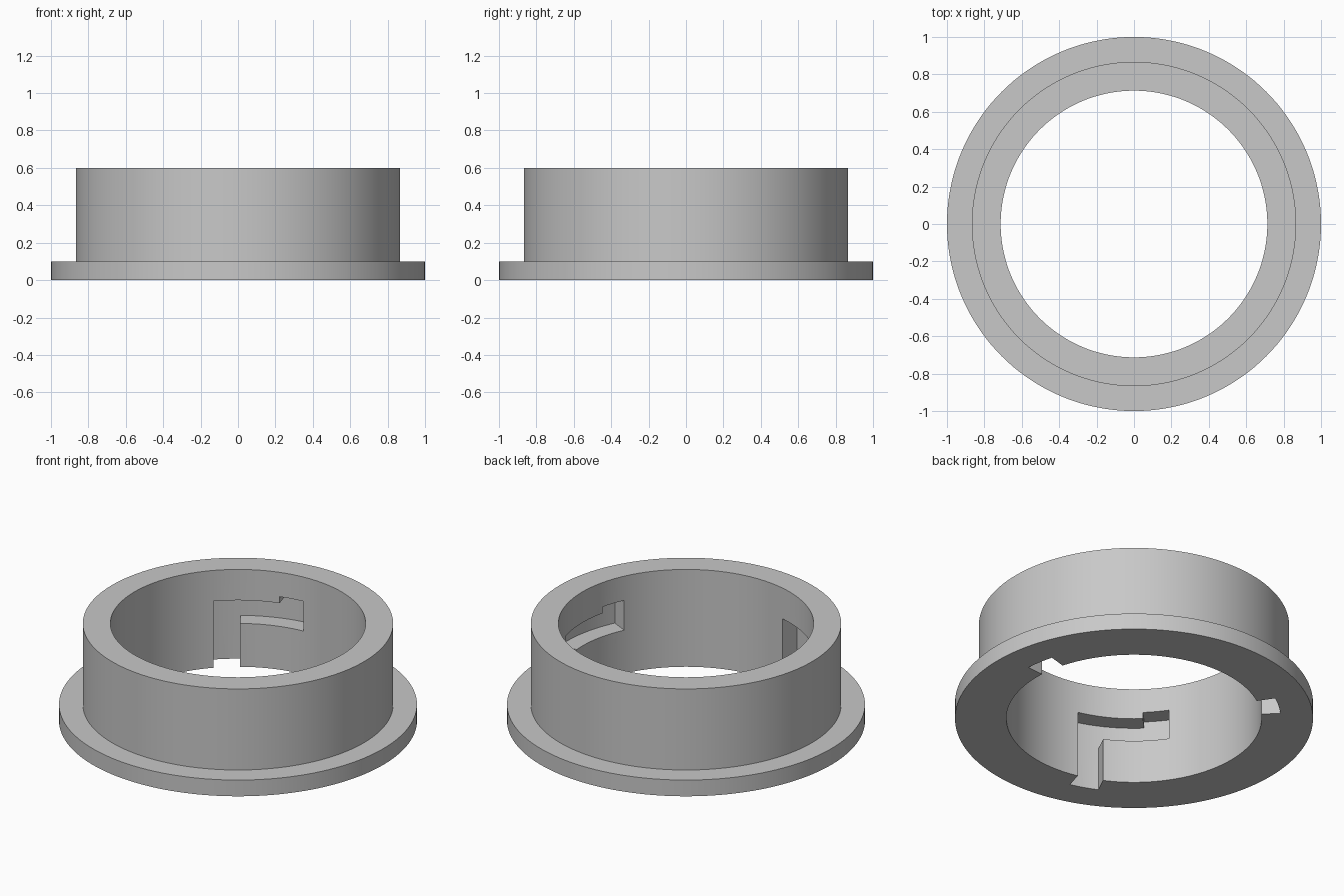
import bpy
import bmesh
from math import radians, cos, sin, pi
from mathutils import Matrix

cube = bpy.data.objects.get("Cube")
if cube:
    bpy.data.objects.remove(cube, do_unlink=True)

INNER, OUTER, FLANGE = 0.713, 0.867, 1.0
HEIGHT, FLANGE_H = 0.6, 0.1
SLOT_R = 0.82
SLOT_STARTS = (16, 136, 256)

grey = bpy.data.materials.new("plain grey")
grey.use_nodes = True
color = (0.58, 0.58, 0.58, 1)
grey.diffuse_color = color
grey.node_tree.nodes["Principled BSDF"].inputs["Base Color"].default_value = color


def make_object(name, bm):
    bmesh.ops.recalc_face_normals(bm, faces=bm.faces)
    mesh = bpy.data.meshes.new(name)
    bm.to_mesh(mesh)
    bm.free()
    obj = bpy.data.objects.new(name, mesh)
    mesh.materials.append(grey)
    bpy.context.collection.objects.link(obj)
    return obj


def lathe(name, profile, steps):
    """Revolve a closed (radius, z) profile around the z axis."""
    bm = bmesh.new()
    verts = [bm.verts.new((r, 0, z)) for r, z in profile]
    edges = [bm.edges.new((verts[i - 1], v)) for i, v in enumerate(verts)]
    bmesh.ops.spin(bm, geom=verts + edges, cent=(0, 0, 0), axis=(0, 0, 1),
                   angle=2 * pi, steps=steps)
    bmesh.ops.remove_doubles(bm, verts=bm.verts, dist=1e-4)
    return make_object(name, bm)


def slot_cutter(start):
    """Bayonet slot: entry from below, sideways channel, raised end pocket."""
    levels = (-0.1, 0.267, 0.41, 0.45)
    bm = bmesh.new()
    grid = {}

    def vert(step, level):
        if (step, level) not in grid:
            a = radians(start - 2 * step)
            grid[step, level] = bm.verts.new(
                (SLOT_R * cos(a), SLOT_R * sin(a), levels[level]))
        return grid[step, level]

    for step in range(21):
        rows = (0, 1) if step < 6 else (1,) if step < 15 else (1, 2)
        for row in rows:
            bm.faces.new((vert(step, row), vert(step + 1, row),
                          vert(step + 1, row + 1), vert(step, row + 1)))
    # thicken the curved patch towards the axis
    out = bmesh.ops.extrude_face_region(bm, geom=bm.faces[:], use_keep_orig=True)
    moved = [g for g in out["geom"] if isinstance(g, bmesh.types.BMVert)]
    bmesh.ops.transform(bm, matrix=Matrix.Diagonal((0.75, 0.75, 1, 1)), verts=moved)
    return make_object("slot_cutter", bm)


# Flanged sleeve
ring = lathe("flanged_ring", [(INNER, 0), (FLANGE, 0), (FLANGE, FLANGE_H),
                              (OUTER, FLANGE_H), (OUTER, HEIGHT), (INNER, HEIGHT)], 144)
bpy.ops.object.select_all(action='DESELECT')
ring.select_set(True)
bpy.context.view_layer.objects.active = ring

# Three slots cut in the bore
for start in SLOT_STARTS:
    cutter = slot_cutter(start)
    cutter.hide_render = True
    mod = ring.modifiers.new("slot", 'BOOLEAN')
    mod.operation = 'DIFFERENCE'
    mod.solver = 'EXACT'
    mod.object = cutter
    bpy.ops.object.modifier_apply(modifier=mod.name)
    bpy.data.objects.remove(cutter, do_unlink=True)

bpy.ops.object.shade_smooth_by_angle(angle=radians(30))
